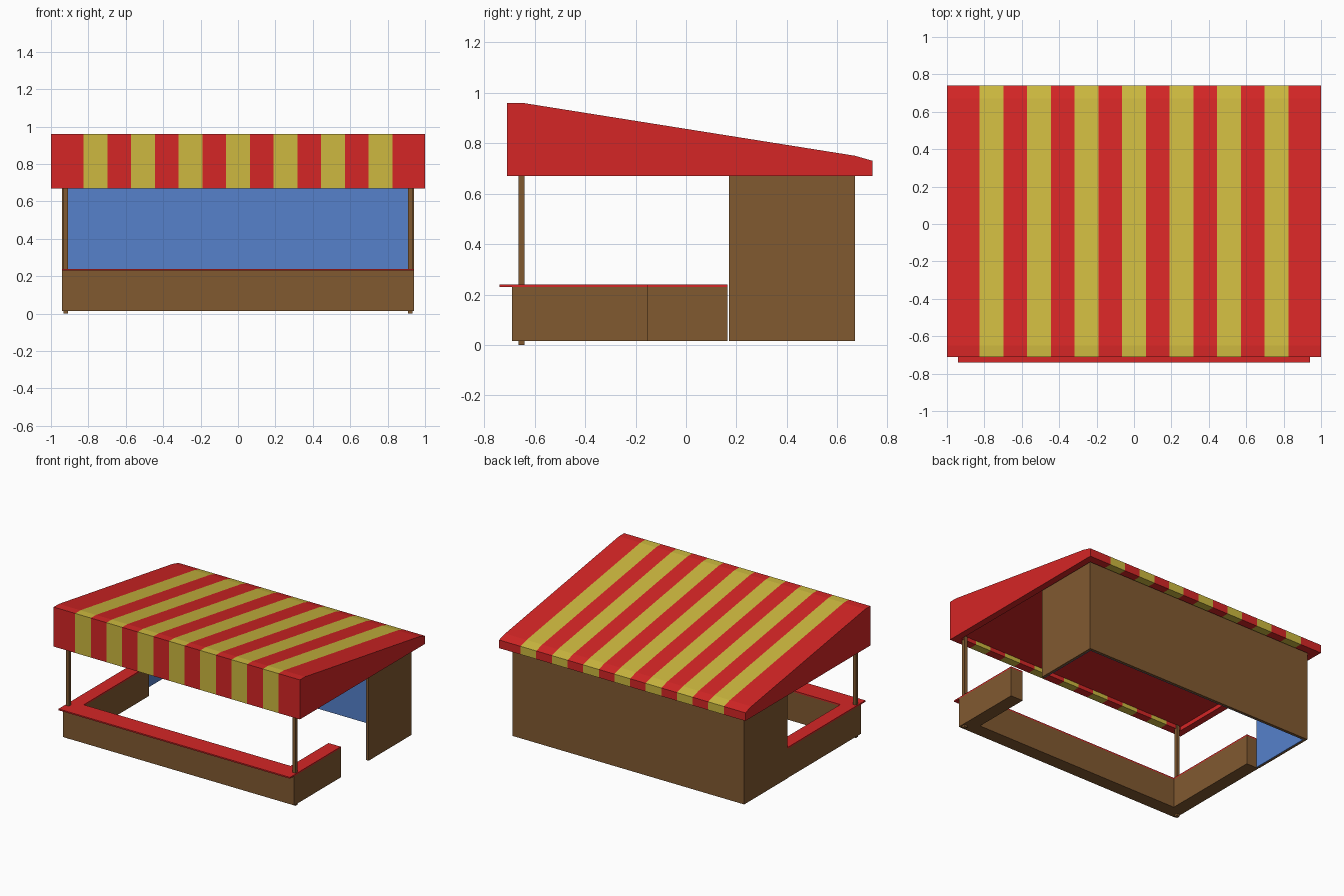
import bpy, bmesh

if "Cube" in bpy.data.objects:
    bpy.data.objects.remove(bpy.data.objects["Cube"])


def material(name, rgb):
    m = bpy.data.materials.new(name)
    m.diffuse_color = (*rgb, 1)
    m.use_nodes = True
    m.node_tree.nodes["Principled BSDF"].inputs["Base Color"].default_value = m.diffuse_color
    return m


RED = material("red", (0.665, 0.019, 0.019))
YELLOW = material("yellow", (0.61, 0.485, 0.05))
WOOD = material("wood", (0.22, 0.1, 0.03))
BLUE = material("blue", (0.092, 0.22, 0.6))


def finish(name, bm, *mats):
    bmesh.ops.recalc_face_normals(bm, faces=bm.faces[:])
    me = bpy.data.meshes.new(name)
    bm.to_mesh(me)
    bm.free()
    for m in mats:
        me.materials.append(m)
    ob = bpy.data.objects.new(name, me)
    bpy.context.collection.objects.link(ob)
    return ob


def prism(name, outline, z0, z1, mat):
    """Extrude a flat xy outline from z0 to z1."""
    bm = bmesh.new()
    face = bm.faces.new([bm.verts.new((x, y, z0)) for x, y in outline])
    ext = bmesh.ops.extrude_face_region(bm, geom=[face])["geom"]
    verts = [g for g in ext if isinstance(g, bmesh.types.BMVert)]
    bmesh.ops.translate(bm, vec=(0, 0, z1 - z0), verts=verts)
    return finish(name, bm, mat)


def counter_outline(front):
    # U shape, the right arm stops short to leave an entrance
    return [(.94, -.15), (.94, front), (-.94, front), (-.94, .165),
            (-.84, .165), (-.84, -.59), (.84, -.59), (.84, -.15)]


def wall_outline(x, y, t):
    # U shape open to the front
    return [(x, .17), (x, y), (-x, y), (-x, .17),
            (-x + t, .17), (-x + t, y - t), (x - t, y - t), (x - t, .17)]


# Counter
prism("counter_base", counter_outline(-.69), .015, .23, WOOD)
prism("counter_top", counter_outline(-.74), .23, .24, RED)

# Back walls with blue lining
prism("back_walls", wall_outline(.942, .67, .016), .015, .695, WOOD)
prism("wall_lining", wall_outline(.926, .654, .006), .015, .695, BLUE)

# Front posts
for side, s in (("left", -1), ("right", 1)):
    prism(side + "_post", [(s * .908, -.665), (s * .932, -.665),
                           (s * .932, -.64), (s * .908, -.64)], 0, .695, WOOD)

# Striped canopy: side profile (y, z) with a shallow recess underneath
profile = [(-.71, .67), (-.71, .96), (-.65, .96), (.67, .75), (.74, .73),
           (.74, .67), (.68, .67), (.68, .70), (-.65, .70), (-.65, .67)]
edges = [(k + .5) * .127 for k in range(7)] + [.95, 1.0]
stations = [-x for x in reversed(edges)] + edges
bm = bmesh.new()
rings = [[bm.verts.new((x, y, z)) for y, z in profile] for x in stations]
last = len(rings) - 1
for i, (a, b) in enumerate(zip(rings, rings[1:])):
    end = i in (0, last - 1)
    sides = [(j, (j + 1) % 10) for j in range(10)]
    if end:  # solid rim at each end
        sides = [s for s in sides if s[0] not in (6, 7, 8)] + [(6, 9)]
    yellow = 2 <= i <= last - 3 and i % 2 == 0
    for j, k in sides:
        f = bm.faces.new((a[j], a[k], b[k], b[j]))
        f.material_index = int(yellow and j != 7)
for r in (rings[0], rings[-1]):
    bm.faces.new(r[:7] + r[9:])
for r in (rings[1], rings[-2]):
    bm.faces.new(r[6:])
loose = [v for v in bm.verts if not v.link_faces]
bmesh.ops.delete(bm, geom=loose, context='VERTS')
finish("canopy", bm, RED, YELLOW)
